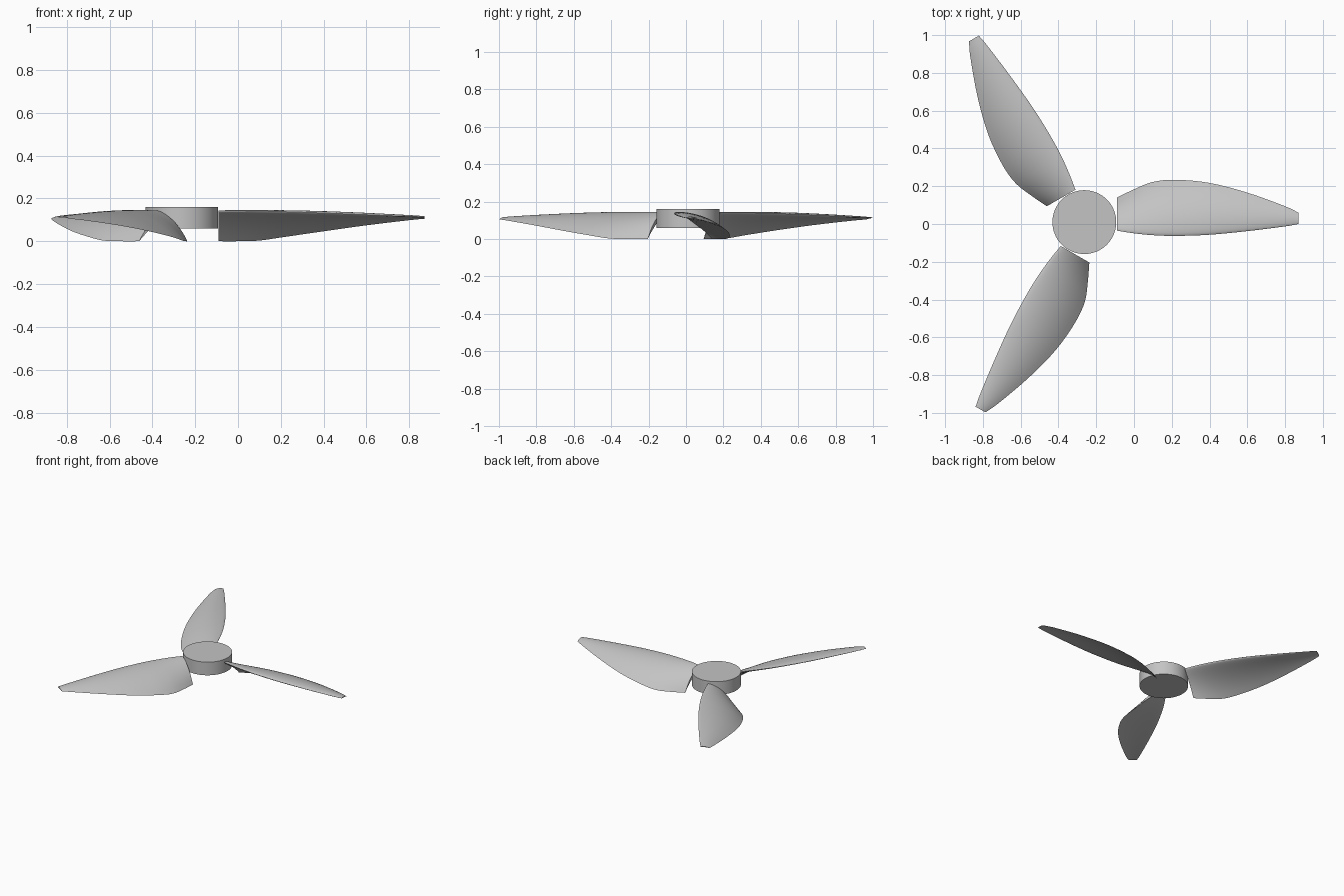
import bpy
import bmesh
from math import radians, sqrt
from mathutils import Matrix, Vector

if "Cube" in bpy.data.objects:
    bpy.data.objects.remove(bpy.data.objects["Cube"])

HUB = Vector((-0.263, 0.01, 0))

grey = bpy.data.materials.new("light grey")
grey.use_nodes = True
colour = (0.55, 0.55, 0.55, 1)
grey.diffuse_color = colour
grey.node_tree.nodes["Principled BSDF"].inputs["Base Color"].default_value = colour


def finish(bm, name, angle):
    bmesh.ops.recalc_face_normals(bm, faces=bm.faces)
    mesh = bpy.data.meshes.new(name)
    bm.to_mesh(mesh)
    bm.free()
    mesh.materials.append(grey)
    obj = bpy.data.objects.new(name, mesh)
    bpy.context.collection.objects.link(obj)
    bpy.ops.object.select_all(action="DESELECT")
    obj.select_set(True)
    bpy.context.view_layer.objects.active = obj
    bpy.ops.object.shade_smooth_by_angle(angle=radians(angle))
    return obj


# Stations along the blade: radius, leading y, z, trailing y, z
STATIONS = [Vector(s) for s in (
    (0.172, -0.045, 0.143, 0.13, 0.0),
    (0.26, -0.059, 0.143, 0.172, 0.0),
    (0.36, -0.069, 0.141, 0.212, 0.003),
    (0.48, -0.073, 0.138, 0.224, 0.02),
    (0.66, -0.067, 0.132, 0.208, 0.046),
    (0.86, -0.048, 0.124, 0.157, 0.074),
    (1.06, -0.023, 0.116, 0.085, 0.098),
    (1.134, -0.01, 0.113, 0.05, 0.105),
)]


def spline(points, steps):
    """Smooth curve through the stations."""
    out = []
    for i in range(len(points) - 1):
        a, b = points[i], points[i + 1]
        before = points[i - 1] if i else a * 2 - b
        after = points[i + 2] if i + 2 < len(points) else b * 2 - a
        for k in range(steps):
            t = k / steps
            out.append((a * 2 + (b - before) * t
                        + (before * 2 - a * 5 + b * 4 - after) * t ** 2
                        + (a * 3 - before - b * 3 + after) * t ** 3) / 2)
    return out + [points[-1]]


def section(station, half=14):
    """Closed cambered aerofoil loop, upper side then lower side."""
    r, ly, lz, ty, tz = station
    lead, trail = Vector((r, ly, lz)), Vector((r, ty, tz))
    chord = trail - lead
    up = Vector((0, -chord.z, chord.y))
    fractions = [(k / half) ** 1.7 for k in range(half + 1)]
    loop = []
    for side, row in ((1, fractions), (-1, fractions[-2:0:-1])):
        for t in row:
            thick = 0.13 * sqrt(t) * (1 - t)
            camber = 0.28 * t * (1 - t)
            loop.append(lead + chord * t + up * (camber + side * thick))
    return loop


def blade(name, angle):
    bm = bmesh.new()
    rings = [[bm.verts.new(p) for p in section(s)] for s in spline(STATIONS, 4)]
    count = len(rings[0])
    for inner, outer in zip(rings, rings[1:]):
        for i in range(count):
            j = (i + 1) % count
            bm.faces.new((inner[i], inner[j], outer[j], outer[i]))
    bm.faces.new(rings[0])
    bm.faces.new(rings[-1])
    bm.transform(Matrix.Translation(HUB) @ Matrix.Rotation(radians(angle), 4, "Z"))
    return finish(bm, name, 50)


# Hub disc
bm = bmesh.new()
bmesh.ops.create_cone(bm, cap_ends=True, segments=64, radius1=0.169, radius2=0.169,
                      depth=0.1, matrix=Matrix.Translation(HUB + Vector((0, 0, 0.11))))
finish(bm, "hub", 30)

# Three blades around the hub
for name, angle in (("left_blade", 0), ("back_blade", 120), ("front_blade", 240)):
    blade(name, angle)
